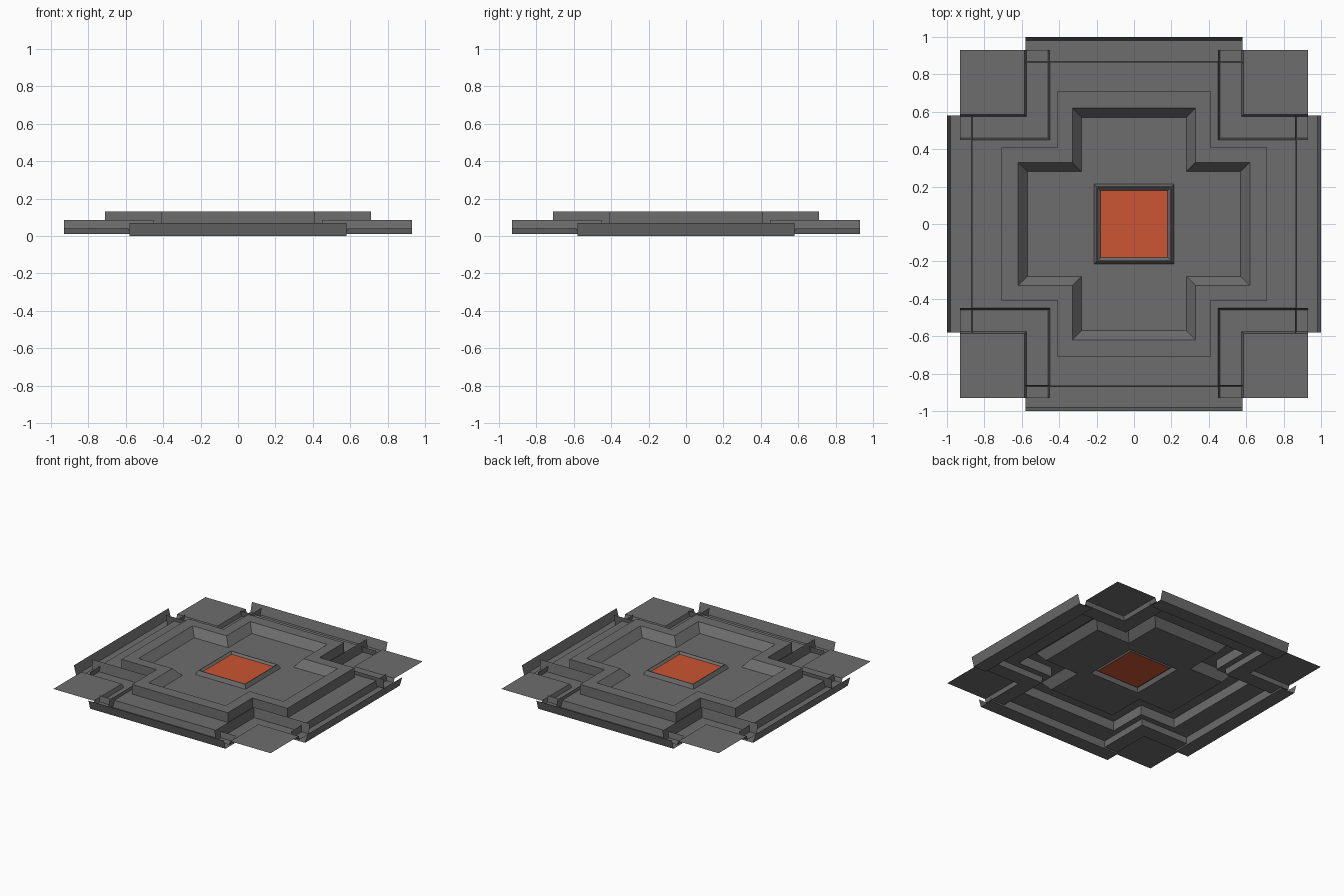
import bpy
import bmesh

old = bpy.data.objects.get("Cube")
if old:
    bpy.data.objects.remove(old, do_unlink=True)


def make_material(name, rgb):
    mat = bpy.data.materials.new(name)
    mat.use_nodes = True
    color = (*rgb, 1)
    mat.diffuse_color = color
    mat.node_tree.nodes["Principled BSDF"].inputs["Base Color"].default_value = color
    return mat


grey = make_material("stone grey", (0.155, 0.155, 0.155))
orange = make_material("warm orange", (0.6, 0.09, 0.032))


def square(r):
    return [(r, r), (-r, r), (-r, -r), (r, -r)]


def cross(reach, half):
    """Plus-shaped outline, built by turning one notch around the centre."""
    points = []
    x, y = 1, 0
    for _ in range(4):
        for u, v in ((reach, -half), (reach, half), (half, half)):
            points.append((u * x - v * y, u * y + v * x))
        x, y = -y, x
    return points


def turned(points, turns):
    for _ in range(turns):
        points = [(-y, x) for x, y in points]
    return points


def loft(bm, rings, closed=True, cap=False):
    """Join successive (outline, height) rings with quads."""
    loops = [[bm.verts.new((x, y, z)) for x, y in pts] for pts, z in rings]
    for a, b in zip(loops, loops[1:]):
        n = len(a)
        for i in range(n if closed else n - 1):
            j = (i + 1) % n
            bm.faces.new((a[i], a[j], b[j], b[i]))
    if cap:
        bm.faces.new(loops[-1])


def flat(bm, points, z):
    bm.faces.new([bm.verts.new((x, y, z)) for x, y in points])


def finish(bm, name, mat):
    bmesh.ops.remove_doubles(bm, verts=bm.verts, dist=0.0005)
    bmesh.ops.recalc_face_normals(bm, faces=bm.faces)
    # Open sheets face upward
    if sum(f.normal.z * f.calc_area() for f in bm.faces) < 0:
        bmesh.ops.reverse_faces(bm, faces=bm.faces)
    mesh = bpy.data.meshes.new(name)
    bm.to_mesh(mesh)
    bm.free()
    mesh.materials.append(mat)
    obj = bpy.data.objects.new(name, mesh)
    bpy.context.collection.objects.link(obj)


BODY, FLOOR, RIM, PANEL = 0.055, 0.07, 0.13, 0.085
EDGE, PLATE = 0.93, 0.04

# Raised cross with its rim, sloped recess and surrounding ledge
bm = bmesh.new()
loft(bm, [
    (cross(0.865, 0.454), BODY),
    (cross(0.71, 0.41), BODY),
    (cross(0.71, 0.41), RIM),
    (cross(0.62, 0.33), RIM),
    (cross(0.57, 0.28), FLOOR),
])
for k in range(4):
    flat(bm, turned([(0.28, -0.28), (0.57, -0.28), (0.57, 0.28), (0.28, 0.28)], k), FLOOR)
loft(bm, [(square(0.28), FLOOR), (square(0.215), FLOOR)])
finish(bm, "cross_platform", grey)

# Ridge framing the centre panel
bm = bmesh.new()
loft(bm, [(square(0.215), FLOOR), (square(0.2), 0.1),
          (square(0.195), 0.1), (square(0.18), PANEL)])
finish(bm, "centre_frame", grey)

bm = bmesh.new()
flat(bm, square(0.18), PANEL)
finish(bm, "centre_panel", orange)

# Troughs with leaning outer fins, one along each arm end
trough = [(0.86, BODY), (0.87, 0.0), (0.98, 0.0), (1.0, 0.07)]
for k, side in enumerate(("right", "back", "left", "front")):
    bm = bmesh.new()
    loft(bm, [(turned([(d, -0.58), (d, 0.58)], k), z) for d, z in trough], closed=False)
    finish(bm, "edge_trough_" + str(k + 1), grey)

# L-shaped corner troughs and the flat corner plates
corner = [(0.45, 0.085), (0.46, 0.01), (0.575, 0.01), (0.585, PLATE)]
for k in range(4):
    bm = bmesh.new()
    loft(bm, [(turned([(d, EDGE), (d, d), (EDGE, d)], k), z) for d, z in corner],
         closed=False)
    d = corner[-1][0]
    flat(bm, turned([(d, d), (EDGE, d), (EDGE, EDGE), (d, EDGE)], k), PLATE)
    finish(bm, "corner_tray_" + str(k + 1), grey)
